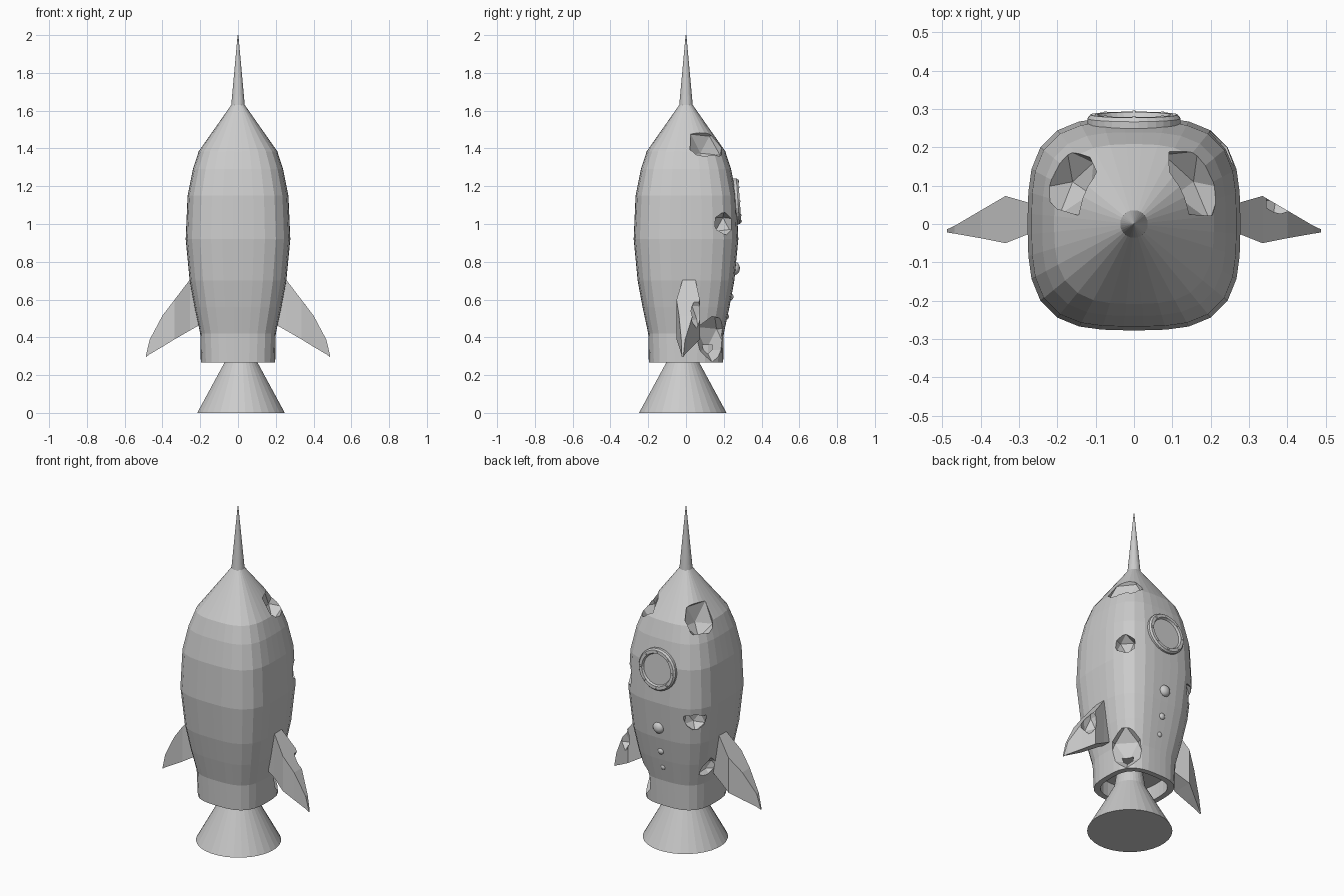
import bpy, bmesh, math, random
from mathutils import Vector, Matrix

if "Cube" in bpy.data.objects:
    bpy.data.objects.remove(bpy.data.objects["Cube"])

random.seed(7)
SIDES = 32


def finish(name, bm):
    bmesh.ops.recalc_face_normals(bm, faces=bm.faces)
    me = bpy.data.meshes.new(name)
    bm.to_mesh(me)
    bm.free()
    ob = bpy.data.objects.new(name, me)
    bpy.context.collection.objects.link(ob)
    return ob


def loft(name, rings):
    """Skin a list of point loops and cap both ends."""
    bm = bmesh.new()
    loops = [[bm.verts.new(p) for p in ring] for ring in rings]
    n = len(loops[0])
    for a, b in zip(loops, loops[1:]):
        for i in range(n):
            j = (i + 1) % n
            bm.faces.new((a[i], a[j], b[j], b[i]))
    bm.faces.new(loops[0])
    bm.faces.new(loops[-1])
    return finish(name, bm)


def ring(z, r, power=2.0, n=SIDES):
    """Superellipse loop: power 2 is round, higher is squarer."""
    pts = []
    for i in range(n):
        t = 2 * math.pi * (i + 0.5) / n
        c, s = math.cos(t), math.sin(t)
        k = r / (abs(c) ** power + abs(s) ** power) ** (1 / power)
        pts.append((c * k, s * k, z))
    return pts


def cut(ob, center, size):
    """Break a jagged crater out of a part, size = (tangent, height, depth)."""
    bm = bmesh.new()
    bmesh.ops.create_icosphere(bm, subdivisions=1, radius=1)
    for v in bm.verts:
        v.co *= random.uniform(0.75, 1.15)
    turn = Matrix.Rotation(math.atan2(center[1], center[0]), 3, 'Z')
    for v in bm.verts:
        local = Vector((v.co.x * size[2], v.co.y * size[0], v.co.z * size[1]))
        v.co = turn @ local + Vector(center)
    bmesh.ops.triangulate(bm, faces=bm.faces)
    cutter = finish("crater_cutter", bm)
    cutter.hide_render = True
    mod = ob.modifiers.new("crater", 'BOOLEAN')
    mod.operation = 'DIFFERENCE'
    mod.solver = 'EXACT'
    mod.object = cutter
    bpy.context.view_layer.objects.active = ob
    bpy.ops.object.modifier_apply(modifier=mod.name)
    bpy.data.objects.remove(cutter)


# Hull: rounded-square body tapering to a round nose and spike, recessed base
profile = [(0.36, 0.165, 3), (0.268, 0.165, 3), (0.268, 0.197, 3), (0.42, 0.2, 3.2),
           (0.56, 0.23, 3.3), (0.70, 0.256, 3.3), (0.92, 0.277, 3.3),
           (1.15, 0.267, 3.3), (1.29, 0.239, 3.2), (1.385, 0.208, 3),
           (1.63, 0.036, 2), (2.0, 0.002, 2)]
hull = loft("hull", [ring(*p) for p in profile])

# Battle damage on the back half of the hull
cut(hull, (0.155, 0.11, 1.42), (0.125, 0.13, 0.085))
cut(hull, (-0.16, 0.11, 1.41), (0.105, 0.13, 0.075))
cut(hull, (0.225, 0.2, 1.0), (0.075, 0.08, 0.07))
cut(hull, (-0.2, 0.2, 0.84), (0.075, 0.065, 0.06))
cut(hull, (-0.225, 0.09, 0.52), (0.075, 0.06, 0.06))
cut(hull, (0.185, 0.15, 0.39), (0.12, 0.13, 0.08))

# Engine nozzle, knocked slightly off axis
nozzle = loft("engine_nozzle", [ring(0, 0.233), ring(0.27, 0.086), ring(0.37, 0.07)])
nozzle.location = (0.016, -0.017, 0)

# Side fins: (x, front y, back y, bottom z, top z) from root to tip
sections = [(0.17, -0.005, 0.03, 0.485, 0.76), (0.255, -0.018, 0.05, 0.436, 0.705),
            (0.335, -0.05, 0.073, 0.39, 0.60), (0.40, -0.037, 0.035, 0.35, 0.515),
            (0.468, -0.025, -0.005, 0.31, 0.387), (0.488, -0.022, -0.014, 0.295, 0.302)]
for side, label in ((-1, "left"), (1, "right")):
    fin = loft(label + "_fin", [[(side * x, f, z0), (side * x, b, z0),
                                 (side * x, b, z1), (side * x, f, z1)]
                                for x, f, b, z0, z1 in sections])
    if side == 1:
        cut(fin, (0.37, 0.065, 0.53), (0.055, 0.09, 0.06))

# Porthole: bevelled ring around a recessed pane, with rivets
tilt = Matrix.Translation((0, 0.272, 1.12)) @ Matrix.Rotation(-math.pi / 2 + 0.07, 4, 'X')
port = loft("porthole", [ring(z, r) for z, r in
                         ((-0.05, 0.122), (0.003, 0.122), (0.013, 0.114),
                          (0.013, 0.096), (0.001, 0.09))])
port.matrix_world = tilt


def stud(name, radius, matrix, flat=1.0):
    bm = bmesh.new()
    bmesh.ops.create_uvsphere(bm, u_segments=16, v_segments=8, radius=radius)
    bmesh.ops.scale(bm, vec=(1, 1, flat), verts=bm.verts)
    ob = finish(name, bm)
    ob.matrix_world = matrix
    for p in ob.data.polygons:
        p.use_smooth = True


for i in range(8):
    a = math.tau * i / 8
    stud("porthole_rivet", 0.006,
         tilt @ Matrix.Translation((0.105 * math.cos(a), 0.105 * math.sin(a), 0.013)), 0.6)

# Row of domed buttons below the porthole
for z, y, r in ((0.765, 0.26, 0.034), (0.615, 0.236, 0.02), (0.51, 0.215, 0.016)):
    stud("hull_button", r, Matrix.Translation((0, y, z)) @ Matrix.Rotation(-math.pi / 2, 4, 'X'), 0.75)
